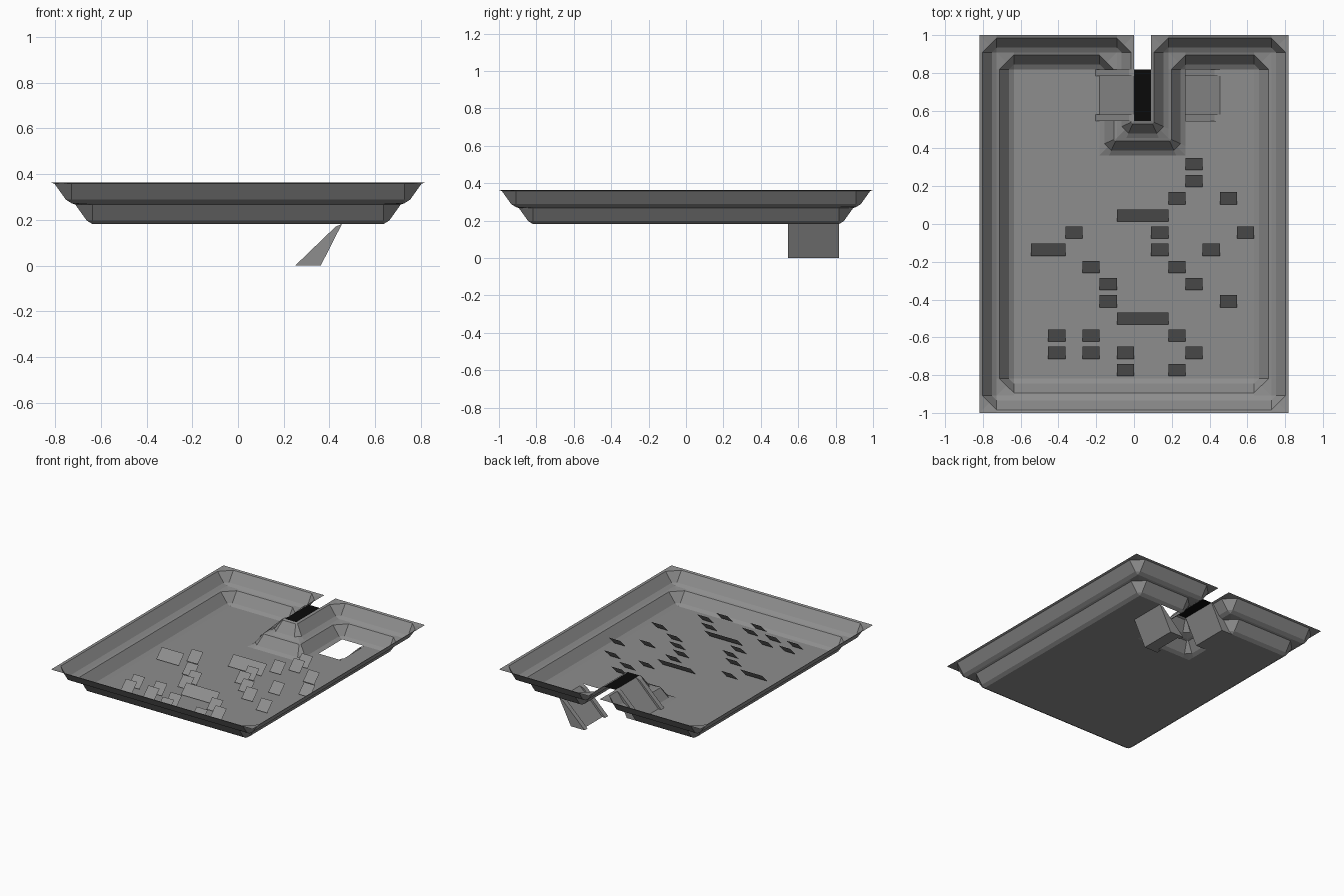
import bpy, bmesh
from mathutils import Vector

if "Cube" in bpy.data.objects:
    bpy.data.objects.remove(bpy.data.objects["Cube"])

T = 1 / 11                     # one tile; all layout below is in tiles
FLOOR, RIM = 2, 4


def material(name, rgb):
    m = bpy.data.materials.new(name)
    m.diffuse_color = (*rgb, 1)
    m.use_nodes = True
    m.node_tree.nodes["Principled BSDF"].inputs["Base Color"].default_value = m.diffuse_color
    return m


GREY = material("stone grey", (0.27, 0.27, 0.27))
BLACK = material("black", (0.003, 0.003, 0.003))


def finish(name, bm, mat):
    """Weld, scale from tiles to units and link as an object."""
    bmesh.ops.remove_doubles(bm, verts=bm.verts, dist=1e-4)
    bmesh.ops.scale(bm, vec=(T, T, T), verts=bm.verts)
    me = bpy.data.meshes.new(name)
    bm.to_mesh(me)
    bm.free()
    me.materials.append(mat)
    ob = bpy.data.objects.new(name, me)
    bpy.context.collection.objects.link(ob)
    return ob


def face(bm, pts):
    """Add a face, skipping repeated points."""
    keep = []
    for p in map(Vector, pts):
        if all((p - q).length > 1e-4 for q in keep):
            keep.append(p)
    if len(keep) > 2:
        return bm.faces.new([bm.verts.new(p) for p in keep])


# Tray walls: two bevelled tiers that follow the outline and the back slot
OUTLINE = [(-9, 11), (-9, -11), (9, -11), (9, 11), (1, 11), (1, 6), (0, 6), (0, 11)]
PROFILE = [(0, 1), (0.17, 0.94), (0.72, 0.17), (1, 0)]   # inset, height


def ring(path, d, z):
    """Outline inset by d, three points per corner to give cut corners."""
    out = []
    for i, p in enumerate(path):
        a = (p - path[i - 1]).normalized()
        b = (path[(i + 1) % len(path)] - p).normalized()
        na, nb = Vector((-a.y, a.x)), Vector((-b.y, b.x))
        inner = a.cross(b) > 0
        s = 1 if inner else 0.45 * d
        A, B = p + na * d + nb * s, p + nb * d + na * s
        C = p + (na + nb) * d if d in (0, 1) else (A + B) / 2
        out += [Vector((*q, z)) for q in (A, C, B)]
    return out


bm = bmesh.new()
path = [Vector(p) for p in OUTLINE]
for base in (3, 2):
    rings = [ring(path, d, base + h) for d, h in PROFILE]
    for r0, r1 in zip(rings, rings[1:]):
        n = len(r0)
        for i in range(n):
            j = (i + 1) % n
            face(bm, (r0[i], r0[j], r1[j], r1[i]))
    path = [v.xy for v in rings[-1][1::3]]

# Opening in the slot wall for the upper ramp
for y in (6, 9):
    near = [f for f in bm.faces if -2.01 < f.calc_center_median().x < 0.01
            and f.calc_center_median().y > 5.9]
    geom = near + list({e for f in near for e in f.edges}) + list({v for f in near for v in f.verts})
    bmesh.ops.bisect_plane(bm, geom=geom, plane_co=(0, y, 0), plane_no=(0, 1, 0))
gone = [f for f in bm.faces if -2 < f.calc_center_median().x < 0
        and 6 < f.calc_center_median().y < 9]
bmesh.ops.delete(bm, geom=gone, context='FACES')
finish("tray_walls", bm, GREY)

# Floor, open under the slot and at the lower ramp
bm = bmesh.new()
xs, ys = (-7, -2, 3, 5, 7), (-9, 4, 6, 9)
for x0, x1 in zip(xs, xs[1:]):
    for y0, y1 in zip(ys, ys[1:]):
        if (x0 == -2 and y0 >= 4) or (x0 == 3 and y0 == 6):
            continue
        face(bm, [(x0, y0, FLOOR), (x1, y0, FLOOR), (x1, y1, FLOOR), (x0, y1, FLOOR)])
finish("tray_floor", bm, GREY)


def prism(bm, profile, x, z, y0, y1):
    """Extrude an x-z profile from y0 to y1."""
    f = face(bm, [(x + px, y0, z + pz) for px, pz in profile])
    ext = bmesh.ops.extrude_face_region(bm, geom=[f])["geom"]
    bmesh.ops.translate(bm, vec=(0, y1 - y0, 0),
                        verts=[v for v in ext if isinstance(v, bmesh.types.BMVert)])


# Ramps: sloping bed between two raised side rails
BED = [(-2, 0), (-1.02, 0), (0, 2)]
RAIL = [(-2.25, 0), (-1.02, 0), (0, 2), (-0.3, 1.88)]
for name, x, z in (("upper_ramp", 0, 2), ("lower_ramp", 5, 0)):
    bm = bmesh.new()
    prism(bm, BED, x, z, 6.38, 8.62)
    prism(bm, RAIL, x, z, 6, 6.38)
    prism(bm, RAIL, x, z, 8.62, 9)
    bmesh.ops.recalc_face_normals(bm, faces=bm.faces)
    finish(name, bm, GREY)

# Black bridge across the slot
bm = bmesh.new()
face(bm, [(0, 6, RIM), (1, 6, RIM), (1, 9, RIM), (0, 9, RIM)])
finish("slot_bridge", bm, BLACK)

# Tilted plates over the floor: row -> (first tile, width) pairs
PLATES = {3: [(3, 1)], 2: [(3, 1)], 1: [(2, 1), (5, 1)], 0: [(-1, 3)],
          -1: [(-4, 1), (1, 1), (6, 1)], -2: [(-6, 2), (1, 1), (4, 1)],
          -3: [(-3, 1), (2, 1)], -4: [(-2, 1), (3, 1)], -5: [(-2, 1), (5, 1)],
          -6: [(-1, 3)], -7: [(-5, 1), (-3, 1), (2, 1)],
          -8: [(-5, 1), (-3, 1), (-1, 1), (3, 1)], -9: [(-1, 1), (2, 1)]}
bm = bmesh.new()
H = 0.354
for row, cells in PLATES.items():
    y, z = row + 0.5, FLOOR + 0.5
    for x, w in cells:
        face(bm, [(x, y - H, z - H), (x + w, y - H, z - H),
                  (x + w, y + H, z + H), (x, y + H, z + H)])
finish("floor_plates", bm, GREY)
